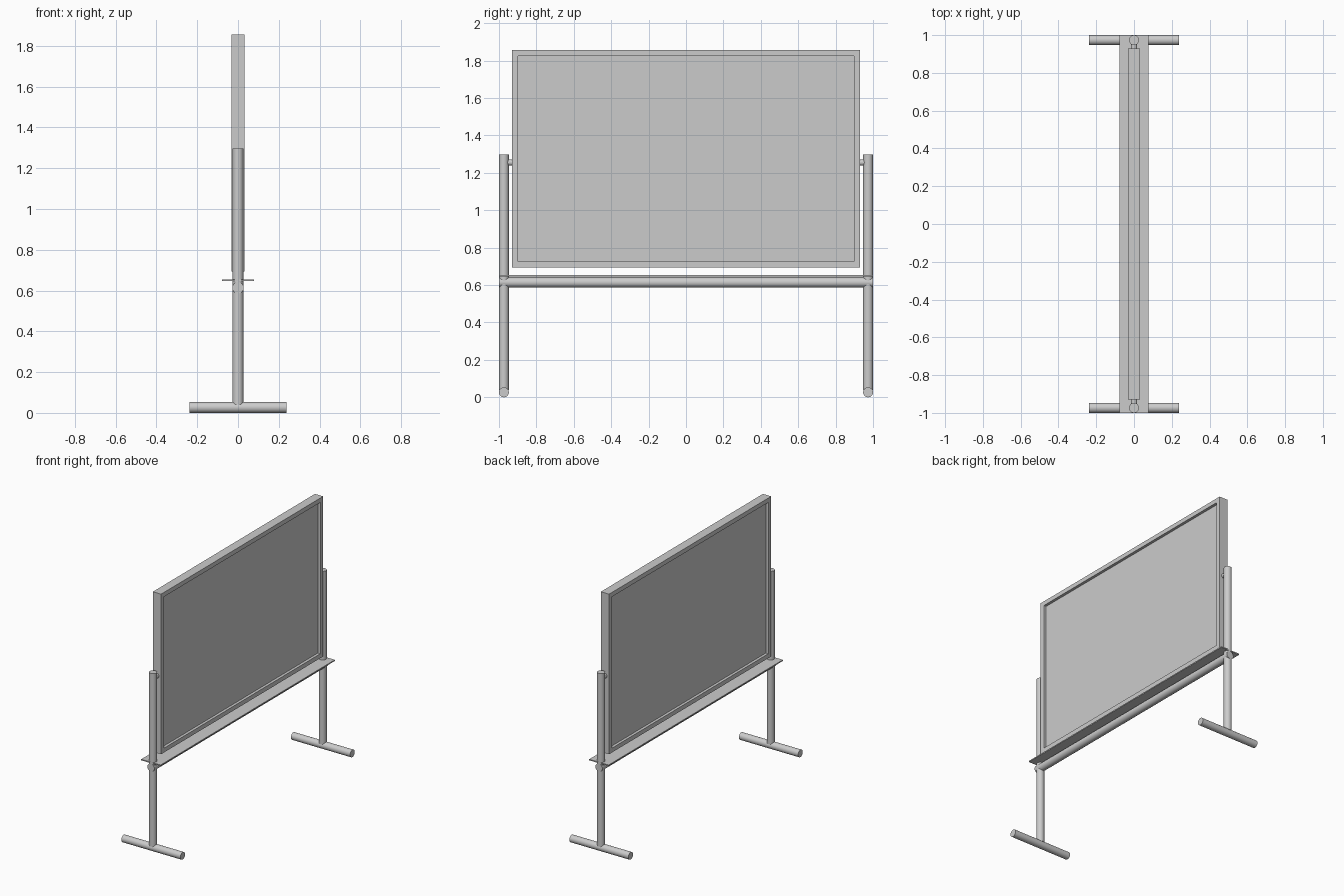
import bpy, bmesh
from math import pi

if "Cube" in bpy.data.objects:
    bpy.data.objects.remove(bpy.data.objects["Cube"])


def tube(name, radius, length, loc, rot=(0, 0, 0)):
    bpy.ops.mesh.primitive_cylinder_add(vertices=32, radius=radius, depth=length,
                                        location=loc, rotation=rot)
    ob = bpy.context.object
    ob.name = name
    bpy.ops.object.shade_smooth_by_angle()
    return ob


def box(name, size, loc):
    bpy.ops.mesh.primitive_cube_add(size=1, location=loc)
    ob = bpy.context.object
    ob.name = name
    ob.scale = size
    bpy.ops.object.transform_apply(location=False, rotation=False, scale=True)
    return ob


R = 0.0265        # stand tube radius
POST_Y = 1 - R

# Stand: foot, post and pivot pin at each end
for side, s in (("left", -1), ("right", 1)):
    tube(f"foot_{side}", R, 0.475, (0, s * POST_Y, R), (0, pi / 2, 0))
    tube(f"post_{side}", R, 1.258, (0, s * POST_Y, 0.669))
    tube(f"pivot_pin_{side}", 0.017, 0.05, (0, s * 0.945, 1.255), (pi / 2, 0, 0))

# Crossbar and tray
tube("crossbar", 0.028, 2.0, (0, 0, 0.614), (pi / 2, 0, 0))
box("tray", (0.156, 2.0, 0.008), (0, 0, 0.65))

# Board: a frame with a recessed writing surface on both faces
board = box("board", (0.066, 1.86, 1.163), (0, 0, 1.2745))
bm = bmesh.new()
bm.from_mesh(board.data)
panels = [f for f in bm.faces if abs(f.normal.x) > 0.9]
bmesh.ops.inset_individual(bm, faces=panels, thickness=0.045)
bmesh.ops.inset_individual(bm, faces=panels, thickness=0.0, depth=-0.02)
bm.to_mesh(board.data)
bm.free()
